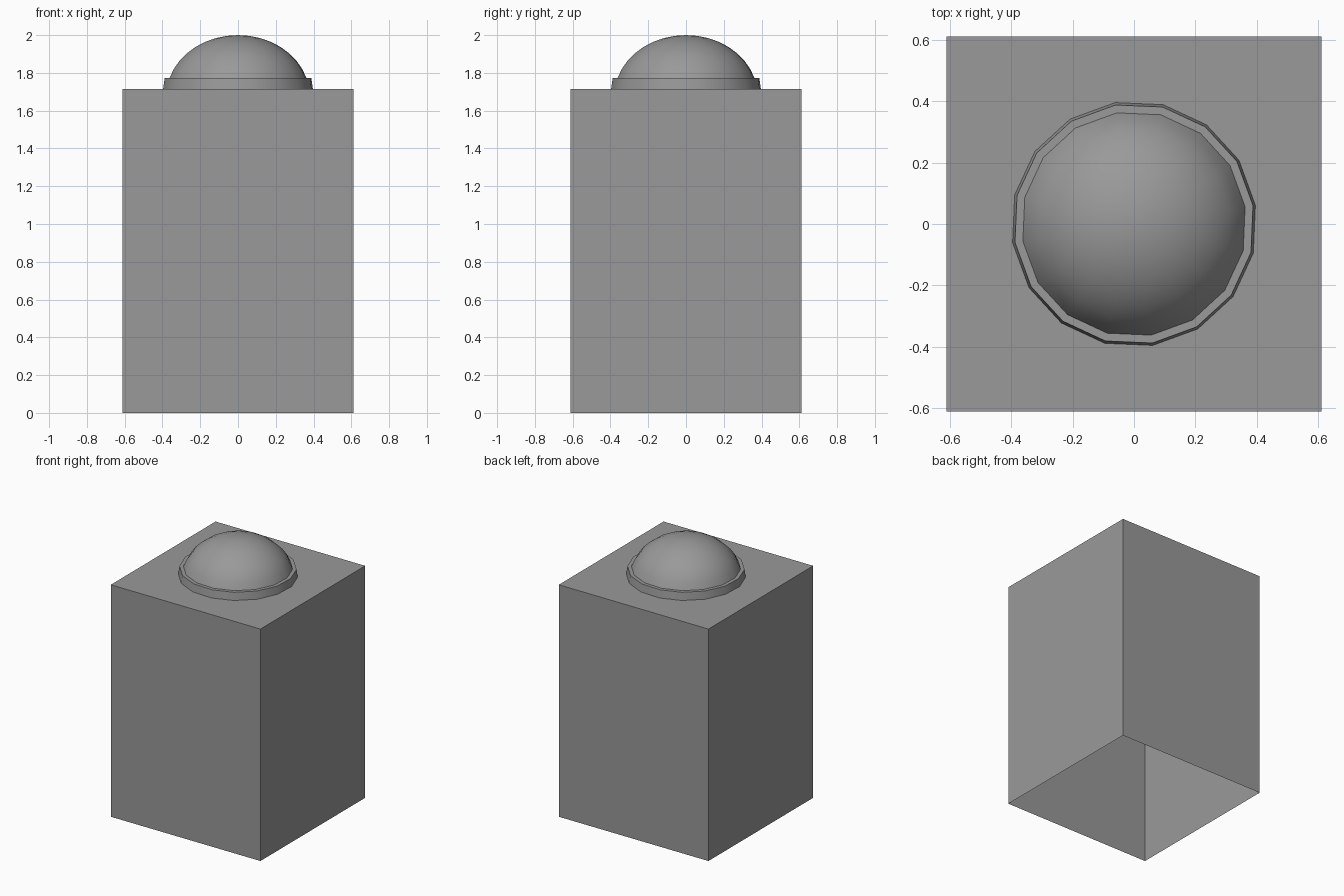
import bpy, bmesh, math

if "Cube" in bpy.data.objects:
    bpy.data.objects.remove(bpy.data.objects["Cube"])

SIDES = 16
TURN = math.radians(8.8)
BOX, BOX_TOP, RIM_TOP, TOP = 0.612, 1.715, 1.772, 2.0

# Dark grey for every part
grey = bpy.data.materials.new("dark_grey")
grey.diffuse_color = (0.32, 0.32, 0.32, 1)
grey.use_nodes = True
grey.node_tree.nodes["Principled BSDF"].inputs["Base Color"].default_value = grey.diffuse_color


def finish(name, bm):
    mesh = bpy.data.meshes.new(name)
    bm.to_mesh(mesh)
    bm.free()
    mesh.materials.append(grey)
    obj = bpy.data.objects.new(name, mesh)
    bpy.context.collection.objects.link(obj)
    return obj


def lathe(name, profile):
    """Spin (radius, z) points, listed bottom to top, and smooth the result."""
    bm = bmesh.new()
    pts = [(r * math.cos(TURN), r * math.sin(TURN), z) for r, z in profile]
    verts = [bm.verts.new(p) for p in pts]
    edges = [bm.edges.new(pair) for pair in zip(verts, verts[1:])]
    bmesh.ops.spin(bm, geom=verts + edges, cent=(0, 0, 0), axis=(0, 0, 1),
                   angle=math.tau, steps=SIDES)
    bmesh.ops.remove_doubles(bm, verts=bm.verts, dist=1e-4)
    # make every face point away from the axis or upward
    for f in bm.faces:
        f.normal_update()
        c = f.calc_center_median()
        if f.normal.x * c.x + f.normal.y * c.y + f.normal.z < 0:
            f.normal_flip()
    obj = finish(name, bm)
    bpy.ops.object.select_all(action='DESELECT')
    obj.select_set(True)
    bpy.context.view_layer.objects.active = obj
    bpy.ops.object.shade_smooth_by_angle(angle=math.radians(35))


# Tall square body, open underneath
bm = bmesh.new()
bmesh.ops.create_cube(bm, size=1)
for v in bm.verts:
    v.co = (v.co.x * 2 * BOX, v.co.y * 2 * BOX, (v.co.z + 0.5) * BOX_TOP)
bottom = [f for f in bm.faces if f.normal.z < -0.5]
bmesh.ops.delete(bm, geom=bottom, context='FACES_ONLY')
finish("body", bm)

# Slightly tapered rim around the dome
lathe("rim", [(0.401, BOX_TOP), (0.393, RIM_TOP), (0.366, RIM_TOP)])

# Shallow rounded dome, the upper part of a flattened sphere
base_r, centre = 0.367, 1.68
half_height = TOP - centre
start = math.asin((RIM_TOP - centre) / half_height)
radius = base_r / math.cos(start)
angles = [start + (math.pi / 2 - start) * i / 8 for i in range(9)]
lathe("dome", [(radius * math.cos(a), centre + half_height * math.sin(a))
               for a in angles])
